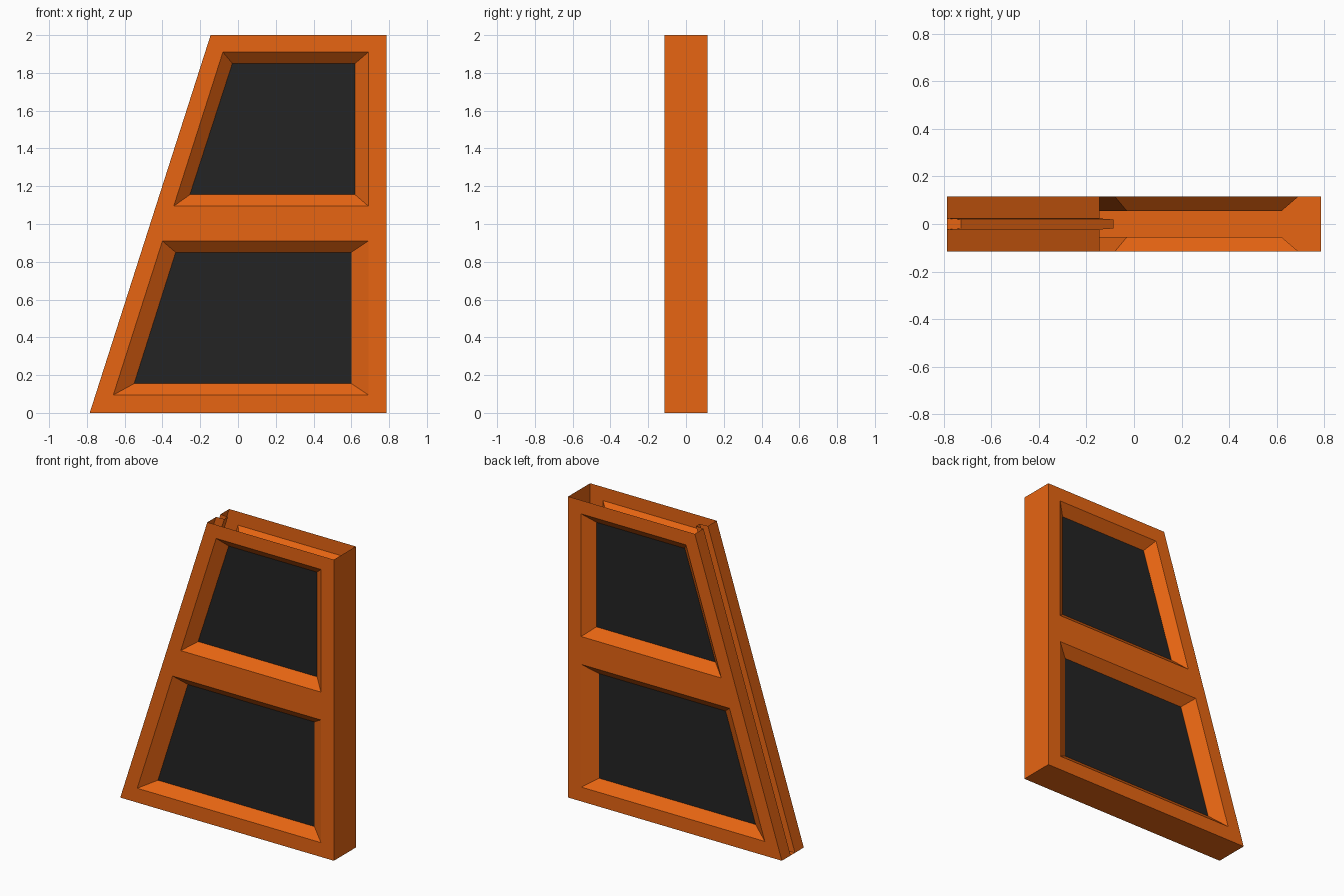
import bpy, bmesh

if "Cube" in bpy.data.objects:
    bpy.data.objects.remove(bpy.data.objects["Cube"])

T = 0.115      # half thickness
PANE_Y = 0.055  # half distance between panes


def material(name, color):
    m = bpy.data.materials.new(name)
    m.diffuse_color = color
    m.use_nodes = True
    m.node_tree.nodes["Principled BSDF"].inputs["Base Color"].default_value = m.diffuse_color
    return m


orange = material("orange", (0.8, 0.13, 0.006, 1))
black = material("black", (0.017, 0.017, 0.017, 1))


def mirrored_object(name, faces, mat):
    """Make the front half from a list of polygons and mirror it to the back."""
    bm = bmesh.new()
    for f in faces:
        bm.faces.new([bm.verts.new(p) for p in f])
    bmesh.ops.remove_doubles(bm, verts=bm.verts, dist=0.0005)
    me = bpy.data.meshes.new(name)
    bm.to_mesh(me)
    bm.free()
    me.materials.append(mat)
    ob = bpy.data.objects.new(name, me)
    bpy.context.collection.objects.link(ob)
    mod = ob.modifiers.new("mirror", 'MIRROR')
    mod.use_axis = (False, True, False)
    mod.use_clip = True
    return ob


def at(points, y):
    return [(x, y, z) for x, z in points]


# Outlines, anticlockwise from bottom left
outline = [(-0.785, 0), (0.785, 0), (0.785, 2), (-0.145, 2)]
low_out = [(-0.66, 0.095), (0.69, 0.095), (0.69, 0.91), (-0.40, 0.91)]
low_in = [(-0.55, 0.155), (0.60, 0.155), (0.60, 0.85), (-0.33, 0.85)]
up_out = [(-0.34, 1.095), (0.69, 1.095), (0.69, 1.91), (-0.08, 1.91)]
up_in = [(-0.255, 1.155), (0.62, 1.155), (0.62, 1.85), (-0.03, 1.85)]

# Front skin around the two windows
A, B, C, D = outline
L, U = low_out, up_out
faces = [at(p, -T) for p in (
    [A, B, L[1], L[0]],
    [B, C, U[2], U[1], L[2], L[1]],
    [C, D, U[3], U[2]],
    [D, A, L[0], L[3], U[0], U[3]],
    [L[3], L[2], U[1], U[0]])]

# Sloping window reveals
for outer, inner in ((low_out, low_in), (up_out, up_in)):
    o, n = at(outer, -T), at(inner, -PANE_Y)
    for i in range(4):
        j = (i + 1) % 4
        faces.append([o[i], o[j], n[j], n[i]])

# Right wall and floor (the top stays open)
faces.append([(0.785, -T, 0), (0.785, 0, 0), (0.785, 0, 2), (0.785, -T, 2)])
faces.append([(-0.785, -T, 0), (-0.785, 0, 0), (0.785, 0, 0), (0.785, -T, 0)])

# Slanted edge with its groove: (inset, y) profile
groove = [(0, -T), (0, -0.023), (0.058, -0.019), (0.058, 0)]
for (d0, y0), (d1, y1) in zip(groove, groove[1:]):
    faces.append([(D[0] + d0, y0, 2), (D[0] + d1, y1, 2),
                  (A[0] + d1, y1, 0), (A[0] + d0, y0, 0)])

mirrored_object("frame", faces, orange)

# Dark panes
mirrored_object("lower_panes", [at(low_in, -PANE_Y)], black)
mirrored_object("upper_panes", [at(up_in, -PANE_Y)], black)
